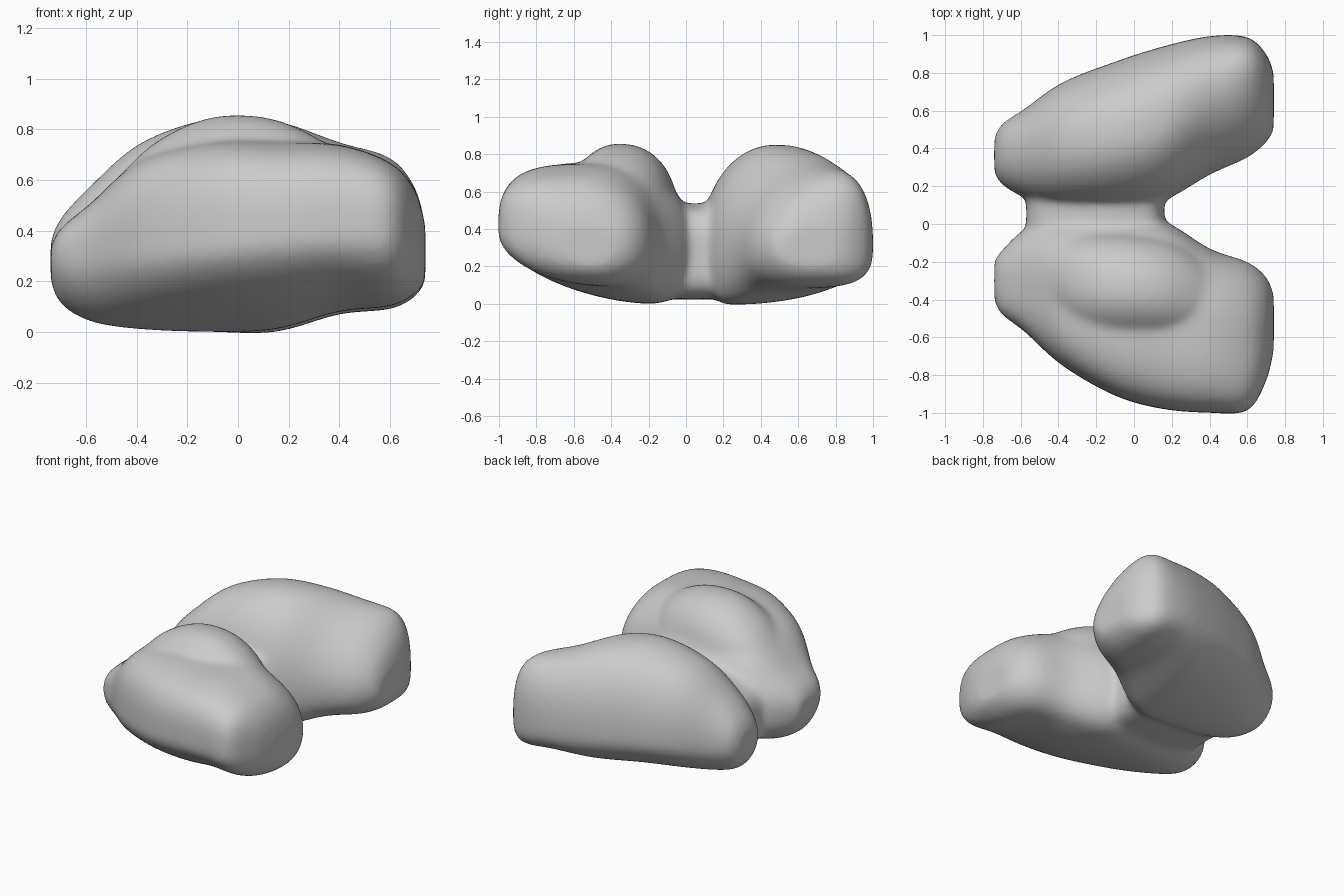
import bpy, bmesh
from math import cos, sin, pi

bm = bmesh.new()


def catmull(a, b, c, d, t):
    return [0.5 * (2 * q + (r - p) * t + (2 * p - 5 * q + 4 * r - s) * t * t
                   + (3 * q - p - 3 * r + s) * t ** 3) for p, q, r, s in zip(a, b, c, d)]


def section(row, power, n=48):
    """Closed y-z outline through the four extreme points of one station.
    power: roundness of the (+y top, -y top, -y bottom, +y bottom) quarters."""
    x, yl, zl, yr, zr, yt, zt, yb, zb = row
    quarters = [((yr, zr), (yt, zt)), ((yl, zl), (yt, zt)),
                ((yl, zl), (yb, zb)), ((yr, zr), (yb, zb))]
    verts = []
    for i in range(n):
        a = 2 * pi * i / n
        q = int(4 * i / n)
        (sy, sz), (py, pz) = quarters[q]
        e = 2 / power[q]
        c, s = abs(cos(a)) ** e, abs(sin(a)) ** e
        verts.append(bm.verts.new((x, py + (sy - py) * c, sz + (pz - sz) * s)))
    return verts


def loft(rows, power, end_power=None, steps=5):
    """Skin the stations; roundness drifts from power to end_power along x."""
    end_power = end_power or power
    dense = []
    for i in range(len(rows) - 1):
        a, d = rows[max(i - 1, 0)], rows[min(i + 2, len(rows) - 1)]
        dense += [catmull(a, rows[i], rows[i + 1], d, k / steps) for k in range(steps)]
    dense.append(rows[-1])
    x0, x1 = rows[0][0], rows[-1][0]
    rings = []
    for r in dense:
        t = max(0, (r[0] - x0) / (x1 - x0)) ** 3
        rings.append(section(r, [p + (q - p) * t for p, q in zip(power, end_power)]))
    n = len(rings[0])
    for r, s in zip(rings, rings[1:]):
        for j in range(n):
            k = (j + 1) % n
            bm.faces.new((r[j], r[k], s[k], s[j]))
    bm.faces.new(rings[0][::-1])
    bm.faces.new(rings[-1])


# Each station: x, -y side (y, z), +y side (y, z), top (y, z), bottom (y, z)
# Back lobe
loft([
    (-.74, .27, .28, .46, .28, .36, .36, .36, .20),
    (-.70, .21, .28, .53, .28, .37, .45, .38, .11),
    (-.58, .14, .30, .61, .28, .38, .58, .32, .04),
    (-.38, .09, .30, .75, .30, .42, .75, .27, .01),
    (-.10, .08, .30, .86, .30, .46, .845, .24, .00),
    (.15, .12, .30, .94, .30, .52, .835, .26, .00),
    (.40, .26, .30, .995, .30, .69, .75, .46, .07),
    (.60, .35, .31, .99, .30, .80, .69, .65, .09),
    (.70, .43, .32, .90, .30, .76, .57, .68, .14),
    (.74, .49, .29, .80, .28, .68, .42, .68, .20)],
    (2.3, 2.1, 2.4, 1.8), (2.6, 1.7, 2.6, 4))

# Front lobe
loft([
    (-.74, -.41, .28, -.19, .28, -.30, .34, -.30, .20),
    (-.70, -.48, .28, -.14, .28, -.30, .41, -.30, .11),
    (-.58, -.57, .28, -.03, .28, -.30, .51, -.28, .04),
    (-.38, -.75, .30, .03, .30, -.36, .68, -.25, .01),
    (-.10, -.91, .33, .04, .30, -.42, .75, -.20, .00),
    (.15, -.98, .36, .02, .30, -.45, .75, -.20, .01),
    (.40, -1.0, .38, -.13, .32, -.50, .74, -.33, .08),
    (.60, -.99, .38, -.20, .33, -.58, .67, -.45, .10),
    (.70, -.83, .36, -.28, .33, -.58, .56, -.50, .15),
    (.74, -.67, .33, -.37, .32, -.55, .42, -.52, .20)],
    (2.2, 3.5, 1.65, 2.4), (2.1, 3.5, 2.1, 2.4))

# Raised crown on the front lobe
loft([
    (-.52, -.46, .45, -.14, .45, -.30, .56, -.32, .40),
    (-.34, -.60, .45, -.06, .45, -.34, .74, -.35, .40),
    (-.12, -.66, .45, -.04, .45, -.36, .845, -.37, .40),
    (.10, -.67, .45, -.06, .45, -.37, .85, -.37, .40),
    (.28, -.66, .45, -.12, .45, -.40, .785, -.39, .40),
    (.46, -.58, .45, -.26, .45, -.44, .67, -.42, .40)], (2.3, 1.9, 2, 2))

# Waist joining the lobes
loft([
    (-.57, -.15, .25, .25, .25, .05, .33, .05, .14),
    (-.50, -.15, .27, .25, .27, .05, .44, .05, .07),
    (-.20, -.15, .28, .25, .28, .05, .535, .05, .025),
    (.08, -.15, .28, .25, .28, .05, .50, .05, .04),
    (.16, -.15, .28, .25, .28, .05, .38, .05, .12)], (6, 6, 6, 6))

bmesh.ops.recalc_face_normals(bm, faces=bm.faces)
mesh = bpy.data.meshes.new("twin_lobed_body")
bm.to_mesh(mesh)
bm.free()
body = bpy.data.objects.new("twin_lobed_body", mesh)
bpy.context.collection.objects.link(body)

# Fuse into one skin and soften the joins
fuse = body.modifiers.new("fuse", 'REMESH')
fuse.mode = 'VOXEL'
fuse.voxel_size = 0.018
fuse.use_smooth_shade = True
soft = body.modifiers.new("soften", 'SMOOTH')
soft.factor = 0.5
soft.iterations = 24
